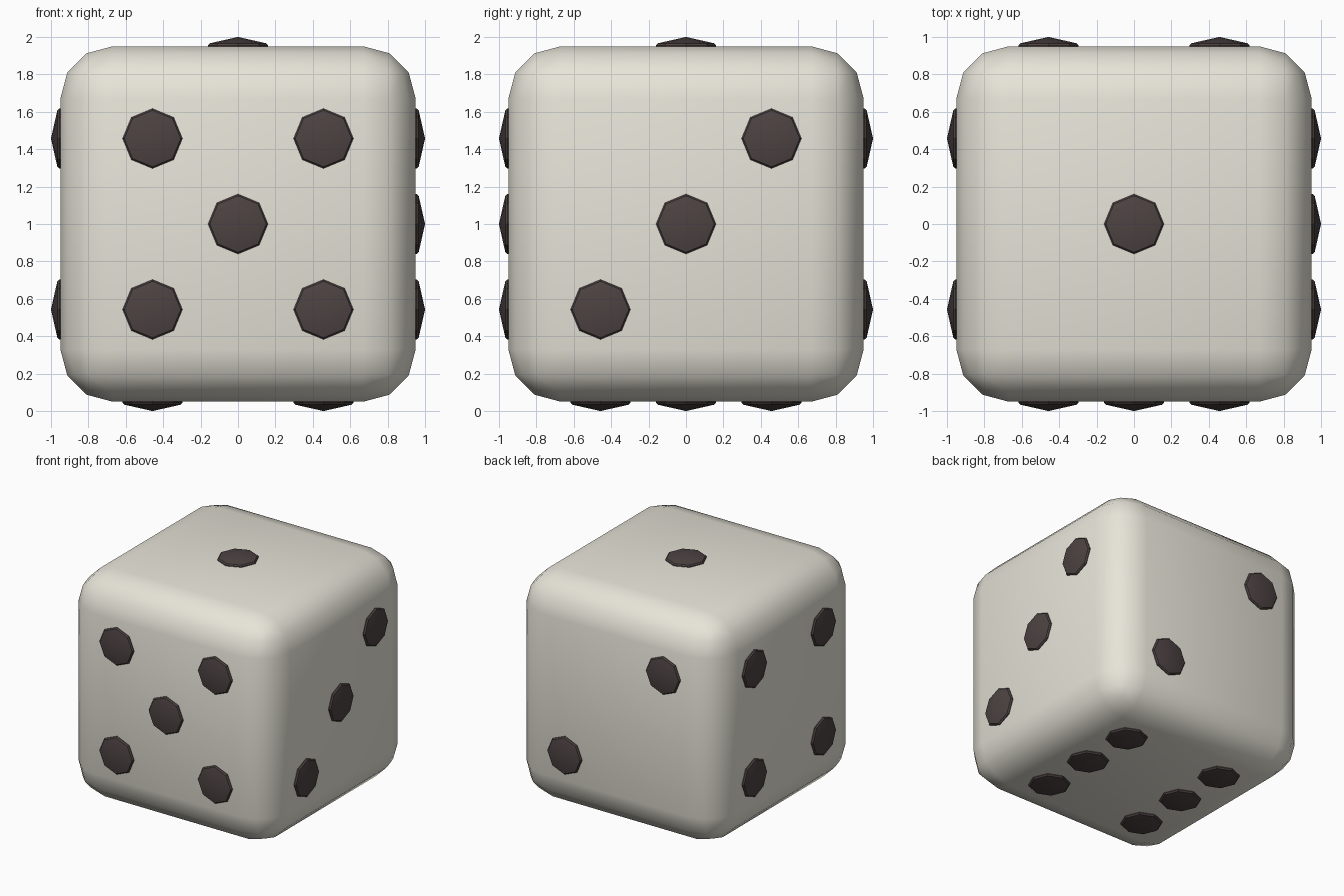
import bpy, bmesh
from math import radians, cos, sin, pi
from mathutils import Matrix, Vector

if "Cube" in bpy.data.objects:
    bpy.data.objects.remove(bpy.data.objects["Cube"])

HALF = 0.95   # half width of the body
S = 0.457     # pip spacing


def material(name, color):
    m = bpy.data.materials.new(name)
    m.diffuse_color = color
    m.use_nodes = True
    m.node_tree.nodes["Principled BSDF"].inputs["Base Color"].default_value = m.diffuse_color
    return m


ivory = material("ivory", (0.80, 0.78, 0.69, 1))
dark = material("dark_pip", (0.075, 0.055, 0.055, 1))


def finish(bm, name, mat, angle):
    bmesh.ops.recalc_face_normals(bm, faces=bm.faces)
    me = bpy.data.meshes.new(name)
    bm.to_mesh(me)
    bm.free()
    ob = bpy.data.objects.new(name, me)
    bpy.context.collection.objects.link(ob)
    me.materials.append(mat)
    bpy.ops.object.select_all(action='DESELECT')
    ob.select_set(True)
    bpy.context.view_layer.objects.active = ob
    bpy.ops.object.shade_smooth_by_angle(angle=radians(angle))
    return ob


# Rounded body
bm = bmesh.new()
bmesh.ops.create_cube(bm, size=2 * HALF, matrix=Matrix.Translation((0, 0, 1)))
bmesh.ops.bevel(bm, geom=bm.edges[:], offset=0.28, segments=3, profile=0.5,
                affect='EDGES', clamp_overlap=True)
finish(bm, "die_body", ivory, 40)

# Pip profile: radius and height above the die centre
PROFILE = [(0.16, 0.90), (0.16, 0.955), (0.151, 0.966)]
APEX = 1.0


def add_pip(bm, frame, u, v):
    place = Matrix.Translation((0, 0, 1)) @ frame @ Matrix.Translation((u, v, 0))
    rings = [[bm.verts.new(place @ Vector((r * cos(k * pi / 4), r * sin(k * pi / 4), h)))
              for k in range(8)] for r, h in PROFILE]
    tip = bm.verts.new(place @ Vector((0, 0, APEX)))
    bm.faces.new(rings[0][::-1])
    for k in range(8):
        n = (k + 1) % 8
        for a, b in zip(rings, rings[1:]):
            bm.faces.new((a[k], a[n], b[n], b[k]))
        bm.faces.new((rings[-1][k], rings[-1][n], tip))


def face_frame(right, up):
    r, u = Vector(right), Vector(up)
    return Matrix((r, u, r.cross(u))).transposed().to_4x4()


# Pips on each face, seen from outside (right axis, up axis, positions)
CORNERS = [(a, b) for a in (-1, 1) for b in (-1, 1)]
Z = (0, 0, 1)
FACES = {
    "front_pips": ((1, 0, 0), Z, CORNERS + [(0, 0)]),
    "right_pips": ((0, 1, 0), Z, [(-1, -1), (0, 0), (1, 1)]),
    "back_pips": ((-1, 0, 0), Z, [(-1, -1), (1, 1)]),
    "left_pips": ((0, -1, 0), Z, CORNERS),
    "top_pips": ((1, 0, 0), (0, 1, 0), [(0, 0)]),
    "bottom_pips": ((1, 0, 0), (0, -1, 0), CORNERS + [(-1, 0), (1, 0)]),
}
for name, (right, up, spots) in FACES.items():
    bm = bmesh.new()
    for u, v in spots:
        add_pip(bm, face_frame(right, up), u * S, v * S)
    finish(bm, name, dark, 30)
